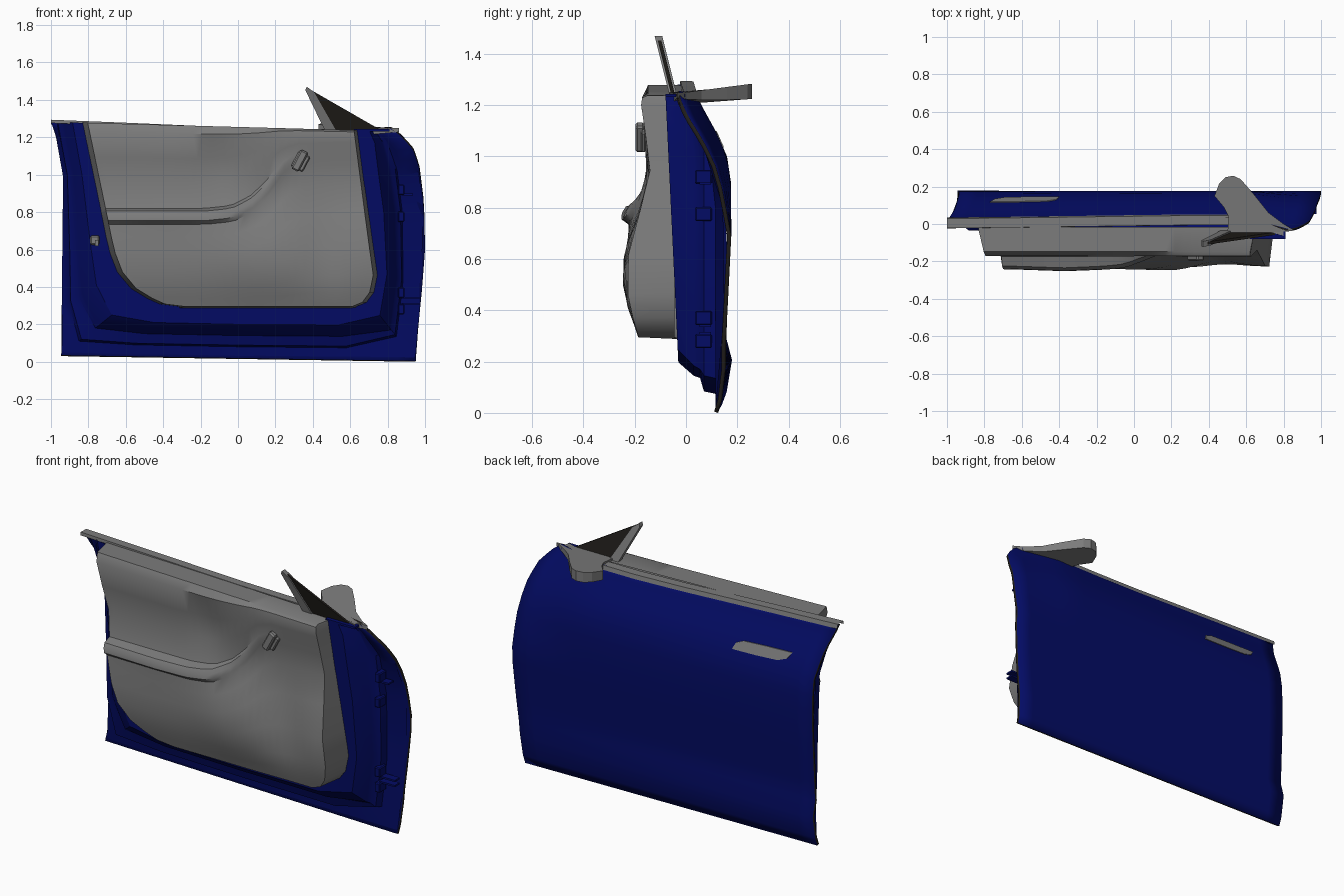
import bpy, bmesh, math
from mathutils import Vector, Matrix

if "Cube" in bpy.data.objects:
    bpy.data.objects.remove(bpy.data.objects["Cube"])


def material(name, col):
    m = bpy.data.materials.new(name)
    m.diffuse_color = (*col, 1)
    m.use_nodes = True
    m.node_tree.nodes["Principled BSDF"].inputs["Base Color"].default_value = m.diffuse_color
    return m


BLUE = material("blue_paint", (0.001, 0.0035, 0.13))
DARK = material("dark_rubber", (0.014, 0.012, 0.01))
GREY = material("grey_plastic", (0.2, 0.2, 0.2))


def interp(tab, v):
    if v <= tab[0][0]:
        return tab[0][1]
    for (a, p), (b, q) in zip(tab, tab[1:]):
        if v <= b:
            return p + (q - p) * (v - a) / (b - a)
    return tab[-1][1]


def finish(name, bm, mats, smooth=None):
    me = bpy.data.meshes.new(name)
    bm.to_mesh(me)
    bm.free()
    ob = bpy.data.objects.new(name, me)
    bpy.context.collection.objects.link(ob)
    for m in mats:
        me.materials.append(m)
    if smooth:
        bpy.ops.object.select_all(action='DESELECT')
        ob.select_set(True)
        bpy.context.view_layer.objects.active = ob
        bpy.ops.object.shade_smooth_by_angle(angle=math.radians(smooth))
    return ob


def sheet(name, rows, side, mats=(GREY,), smooth=30):
    """Surface through rows of points; side is the sign of its y normal."""
    bm = bmesh.new()
    vs = [[bm.verts.new(p) for p in r] for r in rows]
    for a, b in zip(vs, vs[1:]):
        for i in range(len(a) - 1):
            bm.faces.new((a[i], a[i + 1], b[i + 1], b[i]))
    bm.normal_update()
    if sum(f.normal.y * f.calc_area() for f in bm.faces) * side < 0:
        bmesh.ops.reverse_faces(bm, faces=bm.faces[:])
    return finish(name, bm, mats, smooth)


def prism(name, low, high, mats=(GREY,)):
    """Solid between two matching outlines."""
    bm = bmesh.new()
    a = [bm.verts.new(p) for p in low]
    b = [bm.verts.new(p) for p in high]
    bm.faces.new(a)
    bm.faces.new(b[::-1])
    n = len(a)
    for i in range(n):
        bm.faces.new((a[i], b[i], b[(i + 1) % n], a[(i + 1) % n]))
    bmesh.ops.recalc_face_normals(bm, faces=bm.faces[:])
    return finish(name, bm, mats)


def box(name, loc, size, mats=(GREY,), tilt=0, bevel=0):
    bm = bmesh.new()
    bmesh.ops.create_cube(bm, size=1, matrix=Matrix.Translation(loc)
                          @ Matrix.Rotation(tilt, 4, 'Y') @ Matrix.Diagonal((*size, 1)))
    if bevel:
        bmesh.ops.bevel(bm, geom=bm.edges[:], offset=bevel, segments=1, affect='EDGES')
    return finish(name, bm, mats)


# Outer skin: curved section, bulging at the lower rear, tucked in at the upper front
SECTION = [(0, .125), (.05, .14), (.18, .155), (.27, .155), (.5, .167), (.7, .177), (.9, .175),
           (1.0, .16), (1.1, .115), (1.2, .06), (1.25, .035), (1.3, .02)]
BULGE = [(0, 0), (.18, .034), (.28, 0)]
REAR = [(0, -.945), (.5, -.94), (.97, -.935), (1.12, -.955), (1.255, -1)]
FRONT = [(0, .95), (.2, .965), (.4, .985), (.6, 1), (.85, .995), (1.05, .97),
         (1.14, .94), (1.21, .88), (1.255, .82)]


def skin_y(x, z):
    tuck = .1 * max(0, x - .6) / .4 * max(0, (z - .7) / .5)
    return interp(SECTION, z) + interp(BULGE, z) * (.5 - x / 2) - tuck


rows = []
for t in (0, .04, .14, .21, .3, .4, .48, .55, .63, .7, .77, .83, .87, .91, .94, .97, 1):
    row = []
    for i in range(21):
        s = i / 20
        x = interp(REAR, 1.255 * t) * (1 - s) + interp(FRONT, 1.255 * t) * s
        top = 1.29 - .05 * min(1, s / .65) + .015 * max(0, (s - .75) / .25)
        z = .03 * (1 - s) * (1 - t) + top * t
        row.append((x, skin_y(x, z), z))
    rows.append(row)
skin = sheet("outer_skin", rows, 1, (BLUE, DARK))
sol = skin.modifiers.new("thickness", 'SOLIDIFY')
sol.thickness = .016
sol.offset = -1
sol.material_offset_rim = 1

# Inner shell: stepped rings from the hem to the trim opening
HEM = [(-.988, 1.285), (-.937, 1), (-.934, .6), (-.937, .3), (-.938, .04), (-.6, .03), (0, .02),
       (.6, .013), (.947, .008), (.98, .4), (.99, .8), (.962, 1.05), (.882, 1.205), (.82, 1.248)]
OPENING = [(-.8, 1.275), (-.75, 1), (-.67, .65), (-.61, .5), (-.5, .39), (-.35, .33), (0, .32),
           (.5, .32), (.67, .36), (.71, .5), (.68, .8), (.65, 1), (.63, 1.15), (.62, 1.235)]
STEPS = [(0, .1, .13, .25, .32, .55, 1)] * 4 + [(0, .2, .23, .4, .43, .6, 1)] * 4 + \
        [(0, .36, .39, .46, .5, .68, 1)] * 4 + [(0, .3, .35, .4, .45, .6, 1)] * 2
DEPTHS = (None, .115, .07, .055, .03, 0, 0)
rings = []
for k, depth in enumerate(DEPTHS):
    ring = []
    for (x0, z0), (x1, z1), st in zip(HEM, OPENING, STEPS):
        x, z = x0 + (x1 - x0) * st[k], z0 + (z1 - z0) * st[k]
        y = skin_y(x, z) - .012
        if depth is not None:
            # the shell face gets deeper towards the upper front
            inner = -.03 - .05 * max(0, (z - .2)) / 1.04 * min(1, max(0, (x + 1) / 1.6))
            y = min(depth if k < 5 else inner, y - .003 * k)
        ring.append((x, y, z))
    rings.append(ring)
sheet("inner_shell", rings, -1, (BLUE,), 32)
box("front_top_cap", (.715, -.042, 1.238), (.19, .075, .012), (BLUE,))

# Belt moulding along the top edge
belt = [(-1, 1.291), (-.6, 1.275), (0, 1.249), (.3, 1.241), (.6, 1.241), (.8, 1.248)]
sheet("belt_moulding", [[(x, skin_y(x, z) + dy, z + dz) for x, z in belt]
                        for dy, dz in ((.012, -.022), (.006, .002), (-.045, .003), (-.046, -.015))], 1)

# Interior trim: rows follow the armrest line, which sweeps up towards the front
TRIM_REAR = [(.295, -.3), (.31, -.42), (.38, -.55), (.47, -.63), (.6, -.68), (.8, -.72), (1.28, -.82)]
TRIM_FRONT = [(.295, .62), (.32, .68), (.38, .72), (.45, .735), (.7, .70), (1.24, .63)]
ARM = [(-.2, .755), (-.05, .77), (.06, .82), (.16, .9), (.27, 1.02), (.36, 1.07), (.7, 1.08)]
TRIM_Y = [(.295, -.185), (.43, -.225), (.55, -.233), (.66, -.22), (.76, -.19), (.87, -.15),
          (.95, -.14), (1.1, -.16), (1.2, -.175), (1.25, -.168)]
LEDGE = (0, 0, 0, 0, 0, 0, .1, .4, .9, 1, .9, .1, 0, 0, 0, 0)
cols = 28
rows = []
for j in range(16):
    row = []
    for i in range(cols + 1):
        s = i / cols
        xs = -.75 + 1.43 * s
        c, top = interp(ARM, xs), 1.278 - .04 * s
        if j < 8:
            z = .295 + (c - .02 - .295) * (0, .03, .1, .22, .42, .65, .85, 1)[j]
        elif j < 12:
            z = c + (0, .025, .05, .065)[j - 8]
        else:
            z = c + .065 + (top - c - .065) * (.3, .6, .9, 1)[j - 12]
        x = interp(TRIM_REAR, z) * (1 - s) + interp(TRIM_FRONT, z) * s
        amp = .075 * interp([(-.7, .75), (-.4, .9), (-.1, .7), (.05, .3), (.25, .1), (.4, 0)], xs)
        y = interp(TRIM_Y, z) - amp * LEDGE[j]
        # lower pocket bulge, falling away towards the front, and pull-handle recess
        y -= .018 * math.exp(-((xs - .02) / .25) ** 2 - ((z - .55) / .16) ** 2)
        y += .03 * math.exp(-((xs - .42) / .13) ** 2 - ((z - .62) / .17) ** 2)
        y += .03 * math.exp(-((xs + .08) / .11) ** 2 - ((z - 1.04) / .07) ** 2)
        if j == 15:
            y += .02
        row.append(Vector((x, y, z)))
    back = [Vector((row[0].x - .012, -.03, row[0].z)), Vector((row[-1].x + .012, -.045, row[-1].z))]
    row[0].x += .016
    row[-1].x -= .01
    rows.append([back[0]] + row + [back[1]])
rows.insert(0, [Vector((p.x, -.03, .288)) for p in rows[0]])
rows.append([Vector((p.x, -.015, p.z - .002)) for p in rows[-1]])
sheet("interior_trim", rows, -1, smooth=38)

# Inside release handle
box("inner_handle", (.33, -.18, 1.075), (.045, .035, .115), tilt=math.radians(28), bevel=.008)
box("inner_handle_base", (.335, -.165, 1.07), (.07, .02, .09), tilt=math.radians(28), bevel=.006)


# Quarter window: pillar strip and dark filler triangle, both leaning inwards
def leaning(name, pts, thick, mats=(GREY,)):
    f = lambda x, z, d: (x, -.05 - (z - 1.24) * .25 + d, z)
    return prism(name, [f(x, z, -thick / 2) for x, z in pts],
                 [f(x, z, thick / 2) for x, z in pts], mats)


leaning("window_pillar", [(.36, 1.452), (.368, 1.47), (.408, 1.44), (.525, 1.235), (.465, 1.235)], .03)
leaning("window_filler", [(.392, 1.452), (.48, 1.235), (.77, 1.235)], .014, (DARK,))

# Mirror arm reaching outwards from the window corner
arm = [(.43, .15), (.455, .215), (.49, .25), (.53, .258), (.57, .24), (.64, .16), (.72, .06),
       (.8, 0), (.86, -.035), (.68, -.05), (.5, -.05), (.505, .04), (.48, .09)]
prism("mirror_arm", [(x, y, 1.205 + .075 * max(0, y) + .09 * max(0, x - .6)) for x, y in arm],
      [(x, y, 1.25 + .13 * max(0, y)) for x, y in arm])

# Outer door handle, flush with the skin
grip = [(-.40, 1.035), (-.415, 1.07), (-.46, 1.088), (-.6, 1.095), (-.77, 1.1), (-.745, 1.065),
        (-.69, 1.045), (-.55, 1.038)]
prism("outer_handle", [(x, skin_y(x, z) - .01, z) for x, z in grip],
      [(x, skin_y(x, z) + .004, z) for x, z in grip])

# Hinges on the front edge
for z in (.92, .775, .37, .28):
    box("hinge_block", (.872, .068, z), (.035, .065, .055), (BLUE,), bevel=.005)
for z in (.34, .31):
    box("hinge_leaf", (.925, .075, z), (.1, .045, .01), (BLUE,))
box("hinge_leaf_upper", (.905, .075, .895), (.06, .045, .01), (BLUE,))

# Latch on the rear edge
box("latch", (-.765, -.035, .65), (.05, .05, .05), bevel=.008)
box("latch_tongue", (-.755, -.055, .635), (.02, .03, .03))
